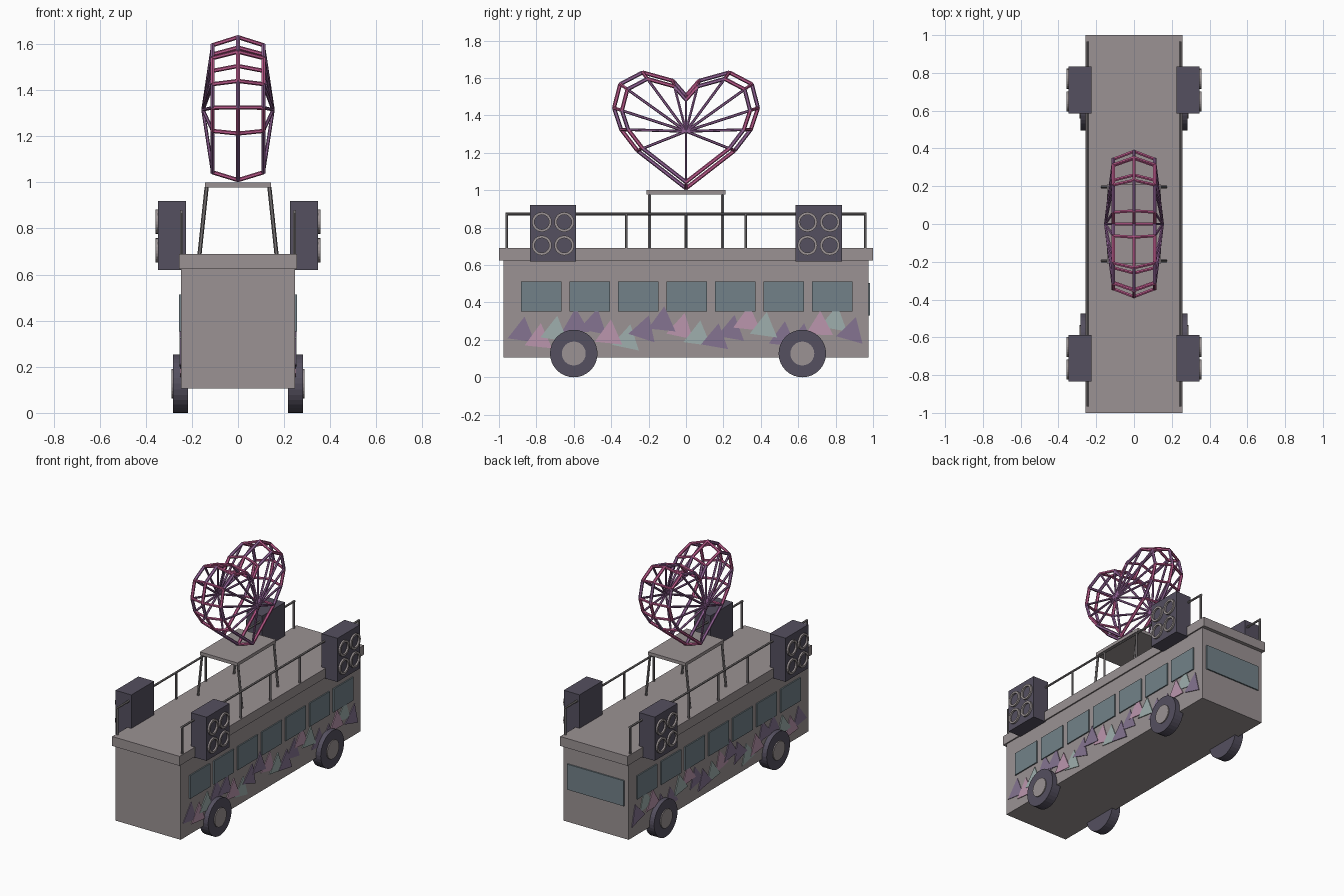
import bpy, bmesh, math
from mathutils import Vector

if "Cube" in bpy.data.objects:
    bpy.data.objects.remove(bpy.data.objects["Cube"])


def mat(name, r, g, b):
    m = bpy.data.materials.new(name)
    m.diffuse_color = (r, g, b, 1)
    m.use_nodes = True
    m.node_tree.nodes["Principled BSDF"].inputs["Base Color"].default_value = m.diffuse_color
    return m


GREY = mat("body grey", 0.325, 0.288, 0.292)
DARK = mat("dark slate", 0.09, 0.08, 0.115)
GLASS = mat("window blue", 0.17, 0.222, 0.25)
PURPLE = mat("paint purple", 0.235, 0.175, 0.285)
PINK = mat("paint pink", 0.50, 0.305, 0.42)
TEAL = mat("paint teal", 0.345, 0.43, 0.42)
METAL = mat("metal grey", 0.20, 0.185, 0.19)
MAGENTA = mat("heart magenta", 0.50, 0.10, 0.26)
VIOLET = mat("heart violet", 0.30, 0.13, 0.32)


def finish(name, bm, m):
    bmesh.ops.recalc_face_normals(bm, faces=bm.faces)
    me = bpy.data.meshes.new(name)
    bm.to_mesh(me)
    bm.free()
    me.materials.append(m)
    ob = bpy.data.objects.new(name, me)
    bpy.context.collection.objects.link(ob)
    return ob


def box(name, lo, hi, m):
    bm = bmesh.new()
    bmesh.ops.create_cube(bm, size=1)
    for v in bm.verts:
        v.co = [lo[i] + (v.co[i] + 0.5) * (hi[i] - lo[i]) for i in range(3)]
    return finish(name, bm, m)


def rods(name, segs, r, m, sides=6):
    """One object made of straight round bars."""
    bm = bmesh.new()
    for a, b in segs:
        a, b = Vector(a), Vector(b)
        d = b - a
        res = bmesh.ops.create_cone(bm, cap_ends=True, segments=sides, radius1=r,
                                    radius2=r, depth=d.length)
        q = d.to_track_quat('Z', 'Y')
        for v in res['verts']:
            v.co = q @ v.co + (a + b) / 2
    return finish(name, bm, m)


def ring(name, x0, x1, y, z, ro, ri, m, n=24):
    """Flat annulus with thickness along x."""
    bm = bmesh.new()
    loops = []
    for x, r in ((x0, ro), (x1, ro), (x1, ri), (x0, ri)):
        loops.append([bm.verts.new((x, y + r * math.cos(2 * math.pi * i / n),
                                    z + r * math.sin(2 * math.pi * i / n))) for i in range(n)])
    for k in range(4):
        A, B = loops[k], loops[(k + 1) % 4]
        for i in range(n):
            j = (i + 1) % n
            bm.faces.new((A[i], A[j], B[j], B[i]))
    return finish(name, bm, m)


# Bus body, roof deck and rear window
box("body", (-0.247, -0.975, 0.105), (0.247, 0.975, 0.63), GREY)
box("roof_deck", (-0.256, -1, 0.625), (0.256, 1, 0.69), GREY)
box("rear_window", (-0.215, 0.97, 0.33), (0.215, 0.984, 0.505), GLASS)

# Painted triangles: y, z of centre, tilt in degrees, colour
TRIS = [(-0.875, 0.24, -16, PURPLE), (-0.785, 0.205, -14, PINK), (-0.70, 0.245, -16, TEAL),
        (-0.59, 0.285, -8, PURPLE), (-0.49, 0.285, -20, PURPLE), (-0.41, 0.225, -14, PINK),
        (-0.315, 0.20, -20, TEAL), (-0.225, 0.25, -26, PURPLE), (-0.125, 0.295, -14, PURPLE),
        (-0.025, 0.26, -20, PINK), (0.065, 0.22, -16, TEAL), (0.16, 0.205, -18, PURPLE),
        (0.245, 0.25, -18, PURPLE), (0.33, 0.30, -14, PINK), (0.42, 0.265, -16, TEAL),
        (0.52, 0.215, -14, PURPLE), (0.62, 0.205, -16, PURPLE), (0.715, 0.27, -10, PINK),
        (0.795, 0.30, -18, TEAL), (0.885, 0.24, -24, PURPLE)]

for s, side in ((1, "right"), (-1, "left")):
    # Side windows
    for i in range(7):
        y = -0.774 + i * 0.2595
        box(f"{side}_window_{i}", (s * 0.246, y - 0.108, 0.353), (s * 0.2555, y + 0.108, 0.513), GLASS)

    # Triangle paintwork, stacked in thin plates
    for i, (y, z, tilt, m) in enumerate(TRIS):
        bm = bmesh.new()
        x = s * (0.251 + 0.0012 * (i % 3))
        front, back = [], []
        for k in range(3):
            a = math.radians(90 + 120 * k + tilt + 8)
            p = (y + 0.085 * math.cos(a), z + 0.085 * math.sin(a))
            front.append(bm.verts.new((x, *p)))
            back.append(bm.verts.new((s * 0.246, *p)))
        bm.faces.new(front)
        bm.faces.new(back[::-1])
        for k in range(3):
            j = (k + 1) % 3
            bm.faces.new((front[k], back[k], back[j], front[j]))
        finish(f"{side}_triangle_{i}", bm, m)

    # Wheels with hubs
    for y in (-0.60, 0.622):
        rods(f"{side}_wheel", [((s * 0.216, y, 0.127), (s * 0.282, y, 0.127))], 0.127, DARK, 32)
        rods(f"{side}_hub", [((s * 0.25, y, 0.127), (s * 0.289, y, 0.127))], 0.064, GREY, 24)

    # Speakers with four cone rings each
    for y in (-0.711, 0.709):
        box(f"{side}_speaker", (s * 0.226, y - 0.124, 0.62), (s * 0.346, y + 0.124, 0.92), DARK)
        for dy in (-0.06, 0.06):
            for z in (0.705, 0.83):
                ring(f"{side}_speaker_ring", s * 0.344, s * 0.358, y + dy, z, 0.053, 0.039, GREY)

    # Roof railing
    x = s * 0.246
    segs = [((x, -0.965, 0.873), (x, 0.965, 0.873))]
    segs += [((x, i * 0.3195, 0.685), (x, i * 0.3195, 0.873)) for i in range(-3, 4)]
    rods(f"{side}_railing", segs, 0.0075, METAL)

# Stand for the heart
box("stand_top", (-0.143, -0.21, 0.978), (0.143, 0.21, 1.0), GREY)
rods("stand_legs", [((sx * 0.136, sy * 0.195, 0.98), (sx * 0.167, sy * 0.195, 0.688))
                    for sx in (-1, 1) for sy in (-1, 1)], 0.009, METAL)

# Heart cage: outline at x = 0, smaller outlines either side, spokes to the hubs
HALF = [(0, 1.505), (0.07, 1.585), (0.232, 1.63), (0.352, 1.567), (0.385, 1.44),
        (0.347, 1.325), (0.26, 1.212), (0, 1.01)]
outline = HALF + [(-y, z) for y, z in HALF[-2:0:-1]]
n = len(outline)
hz = 1.315


def pt(i, x, k):
    y, z = outline[i % n]
    return (x, y * k, hz + (z - hz) * k)


layers = [("heart_outline", 0, 1), ("heart_ring_right", 0.11, 0.89), ("heart_ring_left", -0.11, 0.89)]
for name, x, k in layers:
    edges = [(pt(i, x, k), pt(i + 1, x, k)) for i in range(n)]
    rods(name + "_magenta", edges[::2], 0.0105, MAGENTA)
    rods(name + "_violet", edges[1::2], 0.0105, VIOLET)
for s, side in ((1, "right"), (-1, "left")):
    rods(f"heart_crossbars_{side}", [(pt(i, 0, 1), pt(i, s * 0.11, 0.89)) for i in range(n)], 0.009, MAGENTA)
    rods(f"heart_spokes_{side}", [(pt(i, s * 0.11, 0.89), (s * 0.152, 0, hz)) for i in range(n)],
         0.0075, VIOLET)
